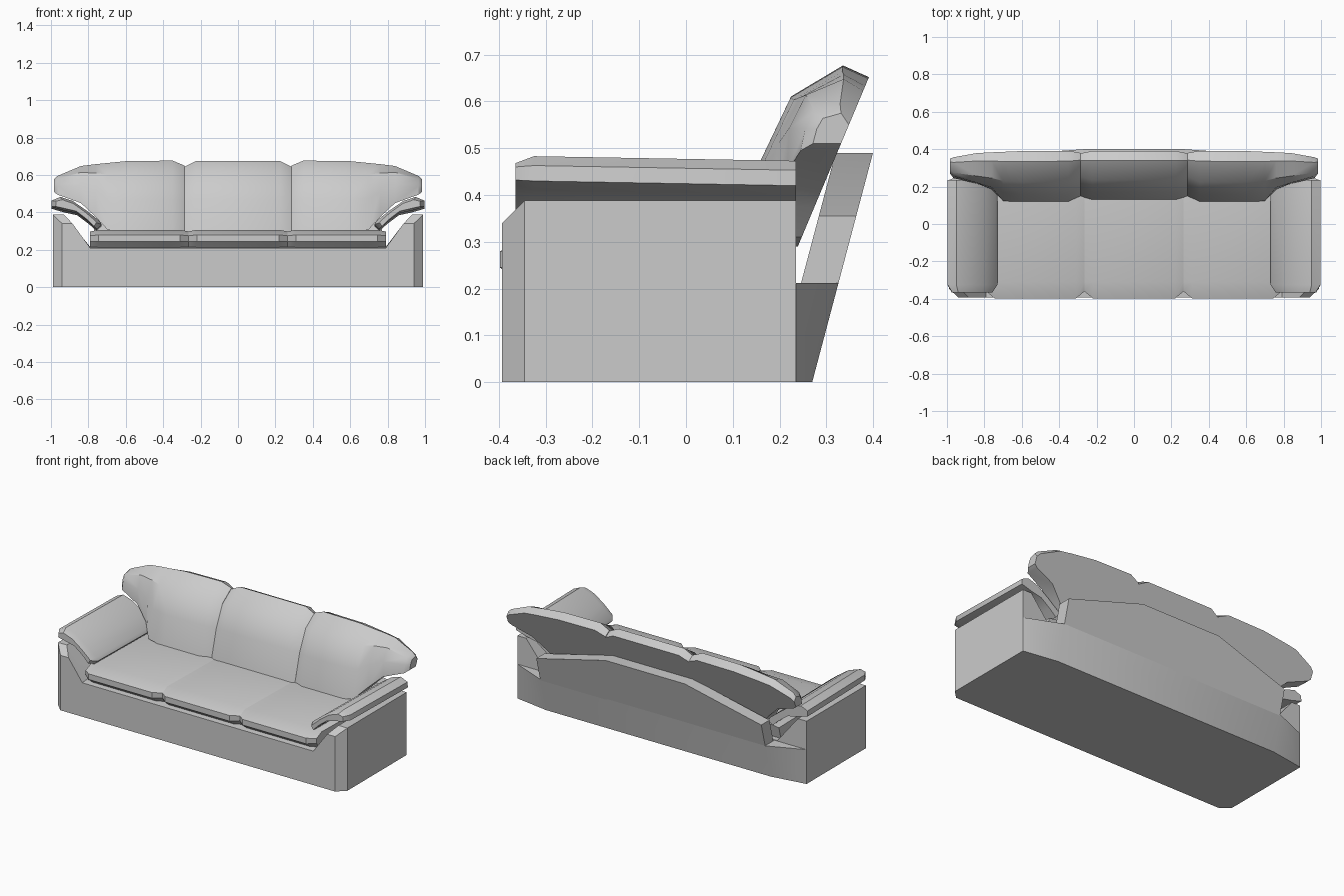
import bpy, bmesh, math

if "Cube" in bpy.data.objects:
    bpy.data.objects.remove(bpy.data.objects["Cube"])


def build(name, rings, smooth=30):
    """Skin a list of equal-length point rings and close both ends."""
    bm = bmesh.new()
    vs = [[bm.verts.new(p) for p in r] for r in rings]
    n = len(vs[0])
    for a, b in zip(vs, vs[1:]):
        for i in range(n):
            j = (i + 1) % n
            bm.faces.new((a[i], a[j], b[j], b[i]))
    bm.faces.new(vs[0])
    bm.faces.new(vs[-1])
    bmesh.ops.recalc_face_normals(bm, faces=bm.faces)
    me = bpy.data.meshes.new(name)
    bm.to_mesh(me)
    bm.free()
    me.shade_smooth()
    me.set_sharp_from_angle(angle=math.radians(smooth))
    ob = bpy.data.objects.new(name, me)
    bpy.context.collection.objects.link(ob)
    return ob


def sym(half):
    """Mirror an open half profile (x, z) across x = 0."""
    return half + [(-x, z) for x, z in reversed(half)]


# Base with raised arms and chamfered front corners
front = sym([(.94, 0), (.94, .34), (.885, .34), (.79, .21)])
body = sym([(.99, 0), (.99, .388), (.93, .388), (.79, .215)])
build("base", [[(x, y, z) for x, z in prof]
               for y, prof in ((-.393, front), (-.345, body), (.235, body))], 20)


# Leaning rear of the base, tapering to the side panels
def back_y(z):
    return .27 + .265 * z


build("base_rear", [[(-.99, .235, z), (-.77, back_y(z), z), (.77, back_y(z), z),
                     (.99, .235, z), (.77, .2, z), (-.77, .2, z)] for z in (0, .212)])

# Leaning back shell with sloping shoulders
shell = sym([(.77, .205), (.77, .355), (.27, .49)])
build("back_shell", [[(x, back_y(z) - t, z) for x, z in shell] for t in (.08, 0)], 20)

# Three seat cushions with a bevelled front lip
for name, x0, x1 in (("seat_left", -.79, -.265), ("seat_middle", -.265, .265),
                     ("seat_right", .265, .79)):
    full = [(.2, .21), (-.355, .21), (-.398, .245), (-.398, .28), (-.31, .307), (.22, .295)]
    end = [(.2, .212), (-.34, .212), (-.36, .245), (-.36, .275), (-.31, .298), (.22, .288)]
    build(name, [[(x, y, z) for y, z in sec] for x, sec in
                 ((x0, end), (x0 + .045, full), (x1 - .045, full), (x1, end))])


# Cross-section of a leaning back cushion
def back_section(x, zb, zt, tb, tm):
    k = (zt - zb) / .38
    pts = [(0, zb), (tb, zb), (tm, zb + .47 * (zt - zb)),
           (tm * .95, zt - .065 * k), (tm * .42, zt), (0, zt - .025)]
    return [(x, .235 + .42 * (z - .28) - t, z) for t, z in pts]


# Middle back cushion
build("back_cushion_middle", [back_section(*s) for s in (
    (-.285, .29, .645, .09, .115), (-.225, .29, .675, .11, .145),
    (.225, .29, .675, .11, .145), (.285, .29, .645, .09, .115))], 35)

# Arm pad section: rolled over the outside, dipping to the seat
pad = [(.998, .43), (.996, .463), (.95, .483), (.885, .462), (.81, .41), (.74, .355),
       (.73, .335), (.755, .31), (.80, .35), (.86, .395), (.93, .41)]
cap = [(.975, .432), (.972, .46), (.94, .468), (.88, .447), (.815, .40), (.76, .352),
       (.757, .345), (.77, .325), (.81, .365), (.865, .407), (.93, .422)]

for side, s in (("left", -1), ("right", 1)):
    # Outer back cushion with a wing that lifts over the arm
    wing = [back_section(*sec) for sec in (
        (.285, .29, .65, .09, .115), (.35, .29, .677, .12, .157),
        (.60, .29, .674, .12, .157), (.70, .31, .664, .125, .148),
        (.76, .375, .658, .09, .135), (.84, .45, .648, .09, .125),
        (.965, .495, .595, .08, .09), (.985, .51, .575, .06, .065))]
    build("back_cushion_" + side, [[(s * x, y, z) for x, y, z in r] for r in wing], 35)
    build("arm_pad_" + side, [[(s * x, y, z - dz) for x, z in sec] for y, sec, dz in
                              ((-.365, cap, 0), (-.325, pad, 0), (.235, pad, .01))], 35)
